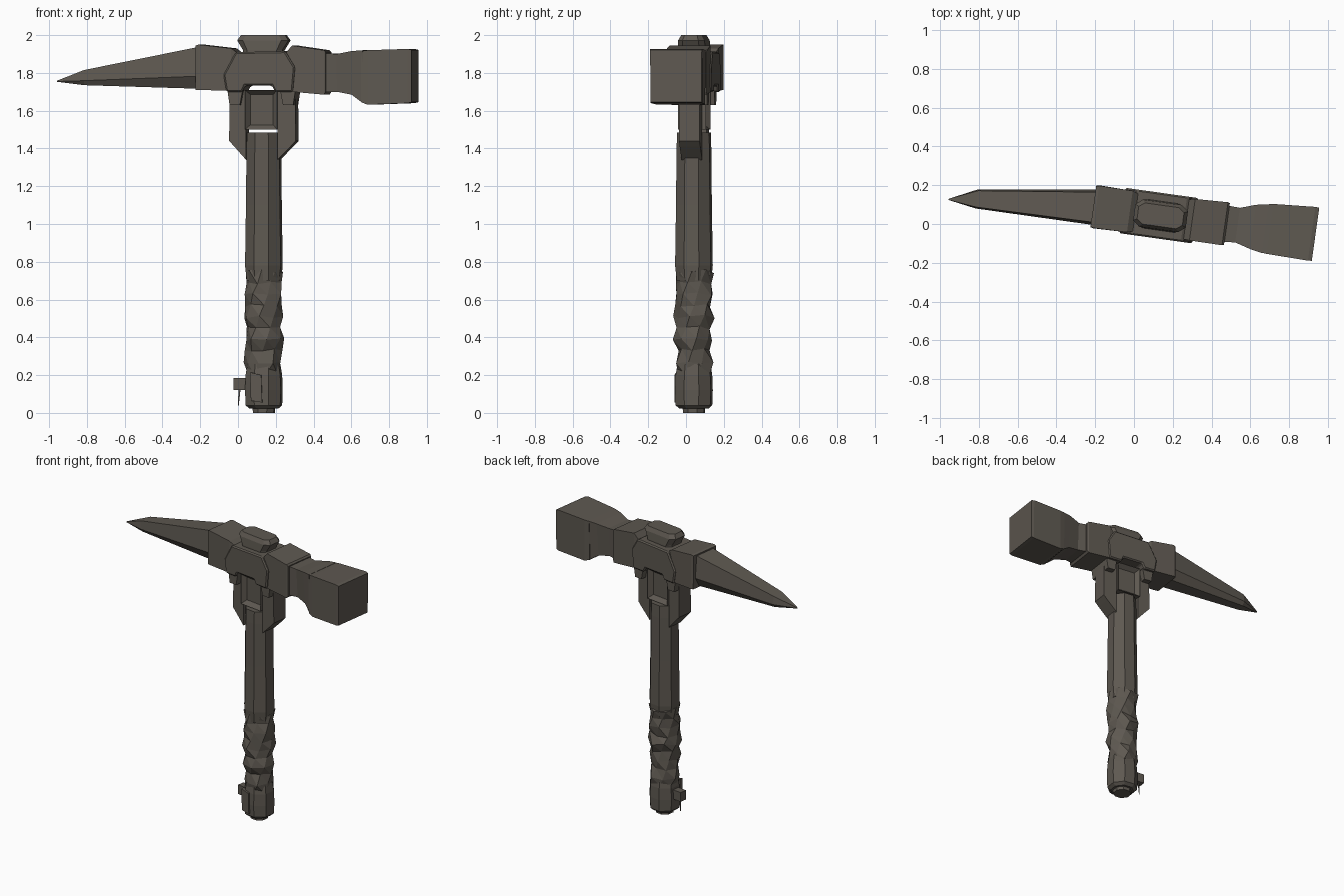
import bpy, bmesh, math, random
from mathutils import Matrix

if "Cube" in bpy.data.objects:
    bpy.data.objects.remove(bpy.data.objects["Cube"])

random.seed(4)
metal = bpy.data.materials.new("dark_worn_grey")
metal.diffuse_color = (0.112, 0.099, 0.082, 1)
metal.use_nodes = True
metal.node_tree.nodes["Principled BSDF"].inputs["Base Color"].default_value = metal.diffuse_color

# Everything is built around the handle axis, then turned a little about z
PLACE = Matrix.Translation((0.137, 0.042, 0)) @ Matrix.Rotation(math.radians(-8), 4, 'Z')


def finish(name, bm, bevel=0):
    bmesh.ops.recalc_face_normals(bm, faces=bm.faces)
    bm.transform(PLACE)
    me = bpy.data.meshes.new(name)
    bm.to_mesh(me)
    bm.free()
    me.materials.append(metal)
    ob = bpy.data.objects.new(name, me)
    bpy.context.collection.objects.link(ob)
    if bevel:
        m = ob.modifiers.new("chamfer", 'BEVEL')
        m.width, m.segments = bevel, 1
    return ob


def loft(name, rings, triangulate=False, bevel=0):
    """Skin a list of equal-length point rings and cap the ends."""
    bm = bmesh.new()
    vs = [[bm.verts.new(p) for p in r] for r in rings]
    n = len(rings[0])
    for a, b in zip(vs, vs[1:]):
        for i in range(n):
            j = (i + 1) % n
            bm.faces.new((a[i], a[j], b[j], b[i]))
    bm.faces.new(vs[0][::-1])
    bm.faces.new(vs[-1])
    if triangulate:
        bmesh.ops.triangulate(bm, faces=bm.faces)
    return finish(name, bm, bevel)


def prism(name, profile, v0, v1, bevel=0):
    """Extrude a front-view outline (u, z) through the depth v."""
    return loft(name, [[(u, v, z) for u, z in profile] for v in (v0, v1)], bevel=bevel)


def bar(name, sections, bevel=0):
    """Box-like bar along u: (u, centre v, top half width, bottom half width, z low, z high)."""
    return loft(name, [[(u, c - b, lo), (u, c + b, lo), (u, c + t, hi), (u, c - t, hi)]
                       for u, c, t, b, lo, hi in sections], bevel=bevel)


def ring(r, z, n=8, turn=math.pi / 8, jitter=0, sy=1):
    pts = []
    for i in range(n):
        a = turn + math.tau * i / n
        q = r + random.uniform(-jitter, jitter)
        pts.append((q * math.cos(a), q * sy * math.sin(a), z + random.uniform(-jitter, jitter)))
    return pts


# --- Pick spike: six-sided, chamfered lower edges, running to a point
spike = []
for u, c, w, lo, hi in [(-0.30, 0.0, 0.095, 1.715, 1.945), (-0.95, -0.045, 0.05, 1.735, 1.815),
                        (-1.095, -0.068, 0.003, 1.753, 1.759)]:
    mid = lo + (hi - lo) * 0.3
    spike.append([(u, c - w * .6, lo), (u, c + w * .6, lo), (u, c + w, mid),
                  (u, c + w * .85, hi), (u, c - w * .85, hi), (u, c - w, mid)])
loft("pick_spike", spike)

# --- Collars either side of the centre block
bar("pick_collar", [(-0.35, 0, 0.105, 0.108, 1.71, 1.945), (-0.335, 0, 0.11, 0.112, 1.71, 1.95),
                    (-0.16, 0, 0.108, 0.108, 1.705, 1.93), (-0.12, 0, 0.095, 0.095, 1.74, 1.90)])
bar("hammer_collar", [(0.11, 0, 0.10, 0.10, 1.74, 1.88), (0.165, 0.003, 0.108, 0.108, 1.70, 1.945),
                      (0.335, 0.006, 0.112, 0.112, 1.685, 1.92), (0.345, 0.006, 0.108, 0.108, 1.70, 1.91)])

# --- Hammer neck, waisted and flaring into the square face
bar("hammer_neck", [(0.33, 0.006, 0.095, 0.095, 1.70, 1.905), (0.40, 0.008, 0.09, 0.078, 1.70, 1.90),
                    (0.48, 0.01, 0.115, 0.095, 1.685, 1.915), (0.545, 0.01, 0.127, 0.12, 1.64, 1.92)])
bar("hammer_face", [(0.535, 0.01, 0.125, 0.12, 1.645, 1.918), (0.57, 0.012, 0.13, 0.128, 1.632, 1.92),
                    (0.785, 0.017, 0.14, 0.138, 1.64, 1.927), (0.805, 0.017, 0.138, 0.136, 1.645, 1.922)])

# --- Centre block with a notch underneath, and faceted cap on top
prism("centre_block", [(-0.135, 1.91), (-0.20, 1.79), (-0.185, 1.70), (-0.10, 1.70), (-0.085, 1.732),
                       (0.06, 1.732), (0.075, 1.70), (0.17, 1.70), (0.182, 1.83), (0.13, 1.915)],
      -0.118, 0.118, 0.008)
loft("top_cap", [[(sx * a, sy * b, z) for sx, sy in
                  [(-1, -.6), (-.75, -1), (.75, -1), (1, -.6), (1, .6), (.75, 1), (-.75, 1), (-1, .6)]]
                 for a, b, z in [(0.105, 0.075, 1.89), (0.105, 0.075, 1.92), (0.137, 0.07, 1.972),
                                 (0.118, 0.055, 2.0)]])

# --- Mirrored side brackets and clips holding the head
for side, s in (("left", -1), ("right", 1)):
    inner = 0.088 if s < 0 else 0.08
    prism(side + "_bracket", [(s * inner, 1.71), (s * 0.175, 1.70), (s * 0.178, 1.44),
                              (s * 0.15, 1.41), (s * inner, 1.34)], -0.055, 0.055)
    prism(side + "_clip", [(s * 0.10, 1.71), (s * 0.182, 1.71), (s * 0.17, 1.63), (s * 0.115, 1.63)],
          -0.095, 0.095)

# --- Tongue between the brackets, recessed on front and back
bm = bmesh.new()
bmesh.ops.create_cube(bm, size=1, matrix=Matrix.Translation((-0.005, 0, 1.605)) @
                      Matrix.Diagonal((0.172, 0.15, 0.21, 1)))
bm.normal_update()
for f in [f for f in bm.faces if abs(f.normal.y) > 0.9]:
    bmesh.ops.inset_region(bm, faces=[f], thickness=0.035)
    bmesh.ops.translate(bm, verts=f.verts, vec=-f.normal * 0.03)
finish("head_tongue", bm)

# --- Handle shaft: eight flat sides, thicker toward the grip
loft("handle_shaft", [ring(0.094, 0.70), ring(0.103, 0.78), ring(0.098, 1.10), ring(0.095, 1.40),
                      ring(0.092, 1.485)])

# --- Crumpled grip wrap: jittered, twisting rings
wrap = []
for k in range(10):
    z = 0.21 + k * 0.06
    r = 0.102 if k % 2 else 0.091
    wrap.append(ring(r, z, 8, math.pi / 8 + 0.22 * k, 0.011))
loft("grip_wrap", wrap, triangulate=True)

# --- Pommel and end nub
loft("pommel", [ring(0.078, 0.022), ring(0.10, 0.04), ring(0.103, 0.12), ring(0.10, 0.20), ring(0.09, 0.26)])
loft("end_nub", [ring(0.06, 0.0), ring(0.062, 0.03)])

# --- Small patch on the pommel front, strap tab and loose thread at its side
prism("pommel_patch", [(-0.055, 0.065), (0.005, 0.055), (0.0, 0.20), (-0.06, 0.215)], -0.104, -0.08)
prism("strap_tab", [(-0.158, 0.12), (-0.08, 0.12), (-0.08, 0.185), (-0.158, 0.185)], -0.03, 0.02)
prism("loose_thread", [(-0.135, 0.12), (-0.125, 0.12), (-0.134, 0.04), (-0.138, 0.04)], -0.006, -0.002)
